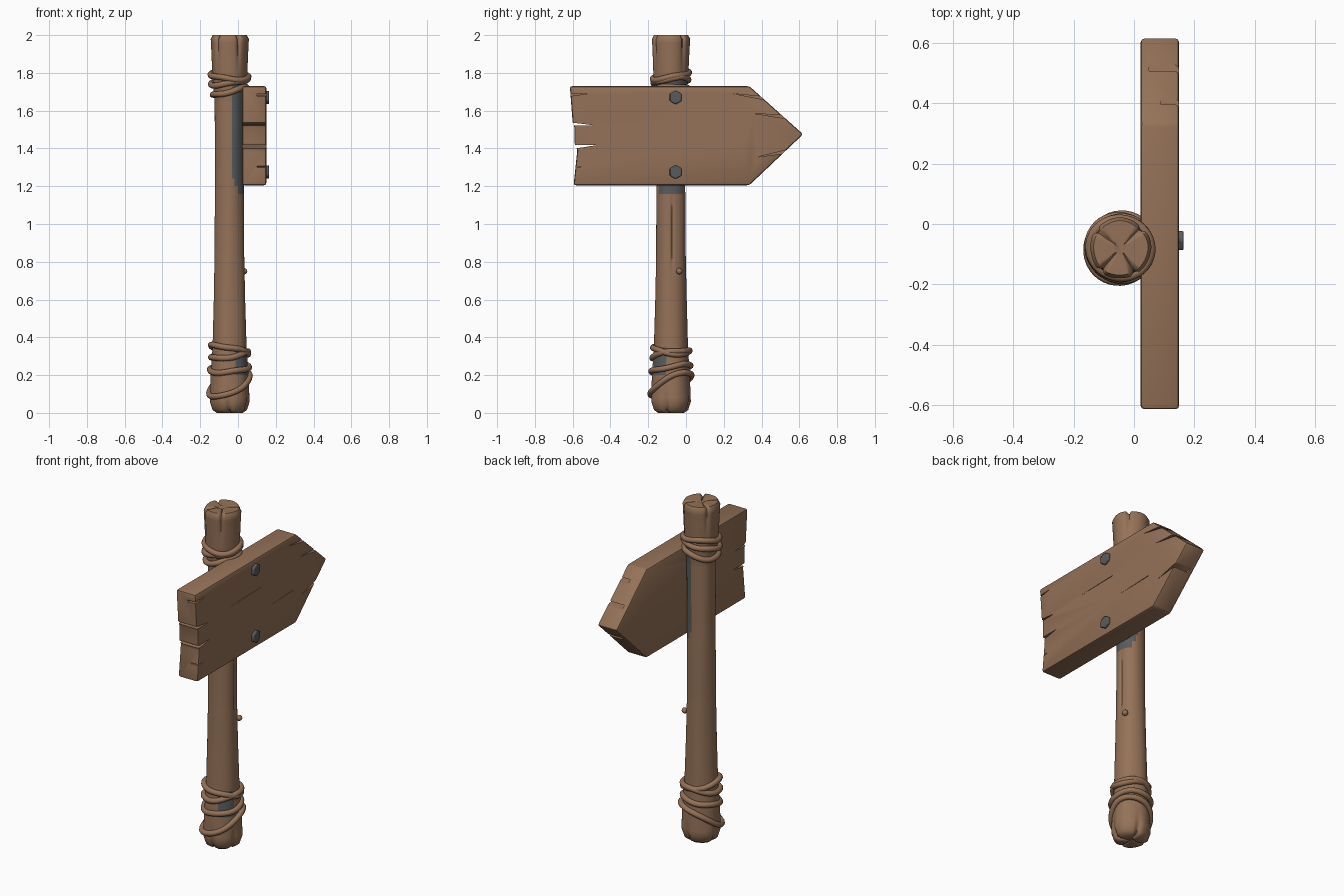
import bpy, bmesh, math
from mathutils import Vector

if "Cube" in bpy.data.objects:
    bpy.data.objects.remove(bpy.data.objects["Cube"])


def material(name, color):
    m = bpy.data.materials.new(name)
    m.use_nodes = True
    m.diffuse_color = (*color, 1)
    m.node_tree.nodes["Principled BSDF"].inputs["Base Color"].default_value = (*color, 1)
    return m


WOOD = material("brown wood", (0.30, 0.168, 0.098))
IRON = material("dark grey iron", (0.10, 0.105, 0.11))
CX, CY = -0.045, -0.08      # post axis


def add_object(name, data, *mats):
    ob = bpy.data.objects.new(name, data)
    bpy.context.collection.objects.link(ob)
    for m in mats:
        data.materials.append(m)
    return ob


def from_bmesh(name, bm, *mats):
    bmesh.ops.recalc_face_normals(bm, faces=bm.faces)
    me = bpy.data.meshes.new(name)
    bm.to_mesh(me)
    bm.free()
    return add_object(name, me, *mats)


def smooth(ob, degrees=35):
    bpy.ops.object.select_all(action="DESELECT")
    ob.select_set(True)
    bpy.context.view_layer.objects.active = ob
    bpy.ops.object.shade_smooth_by_angle(angle=math.radians(degrees))


def prism(bm, outline, x0, x1):
    """Extrude a (y, z) outline along x."""
    face = bm.faces.new([bm.verts.new((x0, y, z)) for y, z in outline])
    ext = bmesh.ops.extrude_face_region(bm, geom=[face])
    moved = [g for g in ext["geom"] if isinstance(g, bmesh.types.BMVert)]
    bmesh.ops.translate(bm, vec=(x1 - x0, 0, 0), verts=moved)


# Post: a lofted log with split ends and a long crack
PROFILE = [(0.0, 0.07), (0.015, 0.092), (0.06, 0.106), (0.2, 0.1), (0.35, 0.09),
           (0.6, 0.083), (0.85, 0.078), (1.3, 0.076), (1.65, 0.08), (1.78, 0.092),
           (1.9, 0.097), (1.98, 0.101), (2.0, 0.09)]


def radius(z):
    for (z0, r0), (z1, r1) in zip(PROFILE, PROFILE[1:]):
        if z <= z1:
            return r0 + (r1 - r0) * (z - z0) / (z1 - z0)
    return PROFILE[-1][1]


def groove(a, centre, width):
    d = math.atan2(math.sin(a - centre), math.cos(a - centre))
    return math.exp(-(d / width) ** 2)


def split(a, z):
    """Depth of the splits at the ends and of the crack along the side."""
    top = max(0, (z - 1.8) / 0.2)
    low = max(0, (0.13 - z) / 0.13)
    side = max(0, 1 - abs(z - 0.95) / 0.22)
    d = sum(groove(a, c, 0.09) for c in (-1.05, 0.75, 2.5, 4.0)) * 0.016 * top
    d += sum(groove(a, c, 0.14) for c in (-1.6, -0.3, 1.3, 3.0)) * 0.018 * low
    return d + groove(a, 0.1, 0.08) * 0.01 * min(1, side * 2)


SIDES = 72
heights = sorted({p[0] for p in PROFILE} | {round(0.04 * i, 2) for i in range(51)})
levels = [(0.0, 0.35)] + [(z, 1.0) for z in heights] + [(2.0, 0.65), (1.998, 0.25)]
bm = bmesh.new()
rings = []
for z, scale in levels:
    ring = []
    for i in range(SIDES):
        a = math.tau * i / SIDES
        cut = split(a, z)
        wave = 1 + 0.012 * math.sin(3 * a + 4 * z) + 0.01 * math.sin(5 * a - 3 * z)
        r = (radius(z) * wave - cut) * scale
        drop = 0.8 * cut if z > 1.99 else (-0.8 * cut if z < 0.01 else 0)
        ring.append(bm.verts.new((CX + r * math.cos(a), CY + r * math.sin(a), z - drop)))
    rings.append(ring)
for lo, hi in zip(rings, rings[1:]):
    for i in range(SIDES):
        j = (i + 1) % SIDES
        bm.faces.new((lo[i], lo[j], hi[j], hi[i]))
bm.faces.new(rings[0][::-1])
bm.faces.new(rings[-1])
# Grey backing behind the board, and a grey patch under the lower rope
for f in bm.faces:
    c = f.calc_center_median()
    a = math.degrees(math.atan2(c.y - CY, c.x - CX))
    behind_board = 1.15 < c.z < 1.76 and abs(a) < 80 - max(0, 1.25 - c.z) * 350
    under_rope = 0.2 < c.z < 0.34 and -72 < a < -15
    f.material_index = int(behind_board or under_rope)
smooth(from_bmesh("post", bm, WOOD, IRON), 50)

# Knot on the post
bm = bmesh.new()
bmesh.ops.create_icosphere(bm, subdivisions=2, radius=0.017)
bmesh.ops.translate(bm, vec=(0.033, -0.035, 0.75), verts=bm.verts)
smooth(from_bmesh("post_knot", bm, WOOD), 60)

# Arrow board
OUTLINE = [(-0.615, 1.73), (-0.60, 1.535), (-0.59, 1.51), (-0.59, 1.42), (-0.575, 1.395),
           (-0.595, 1.205), (0.335, 1.205), (0.62, 1.475), (0.335, 1.73)]
bm = bmesh.new()
prism(bm, OUTLINE, 0.022, 0.15)
board = from_bmesh("arrow_board", bm, WOOD)
bev = board.modifiers.new("worn edges", "BEVEL")
bev.width, bev.segments, bev.limit_method = 0.012, 2, "ANGLE"

# Splits: (mouth y, mouth z, tip y, tip z, mouth half height, x start)
SPLITS = [(-0.64, 1.53, -0.49, 1.523, 0.011, -0.05), (-0.64, 1.405, -0.47, 1.418, 0.014, -0.05),
          (-0.64, 1.30, -0.54, 1.305, 0.007, 0.10), (-0.64, 1.68, -0.52, 1.69, 0.007, 0.10),
          (0.54, 1.565, 0.36, 1.585, 0.009, 0.05), (0.54, 1.385, 0.38, 1.355, 0.009, 0.05),
          (0.42, 1.665, 0.25, 1.69, 0.008, 0.09), (0.0, 1.543, -0.3, 1.537, 0.002, 0.145),
          (0.3, 1.41, 0.05, 1.402, 0.002, 0.145)]
bm = bmesh.new()
for y0, z0, y1, z1, h, x0 in SPLITS:
    prism(bm, [(y0, z0 + h), (y0, z0 - h), (y1, z1)], x0, 0.25)
cutter = from_bmesh("split_cutter", bm, WOOD)
cutter.hide_render = True
boolean = board.modifiers.new("splits", "BOOLEAN")
boolean.operation, boolean.solver, boolean.object = "DIFFERENCE", "EXACT", cutter
deps = bpy.context.evaluated_depsgraph_get()
carved = bpy.data.meshes.new_from_object(board.evaluated_get(deps))
board.modifiers.clear()
board.data = carved
bpy.data.objects.remove(cutter)
smooth(board, 30)

# Hexagonal bolts
for name, z in (("upper_bolt", 1.67), ("lower_bolt", 1.275)):
    bm = bmesh.new()
    prism(bm, [(-0.055 + 0.037 * math.cos(math.radians(60 * i + 30)),
                z + 0.037 * math.sin(math.radians(60 * i + 30))) for i in range(6)], 0.13, 0.165)
    bolt = from_bmesh(name, bm, IRON)
    b = bolt.modifiers.new("bevel", "BEVEL")
    b.width, b.segments = 0.006, 2
    smooth(bolt, 30)

# Rope windings: (height, slope in x, slope in y)
WINDINGS = {"upper_rope": [(1.785, -0.08, 0.18), (1.755, 0.15, 0.12), (1.705, 0.25, 0.05)],
            "lower_rope": [(0.335, -0.2, -0.12), (0.31, 0.15, 0.15),
                           (0.235, 0.1, 0.18), (0.15, 0.38, 0.45)]}
for name, loops in WINDINGS.items():
    cu = bpy.data.curves.new(name, "CURVE")
    cu.dimensions = "3D"
    cu.bevel_depth, cu.bevel_resolution = 0.016, 3
    for z, sx, sy in loops:
        sp = cu.splines.new("POLY")
        sp.points.add(39)
        sp.use_cyclic_u = True
        for i, p in enumerate(sp.points):
            a = math.tau * i / 40
            r = radius(z) + 0.006 + 0.003 * math.sin(2 * a + z * 40)
            v = Vector((r * math.cos(a), r * math.sin(a), 0))
            p.co = (CX + v.x, CY + v.y, z + sx * v.x + sy * v.y + 0.004 * math.sin(3 * a + z * 50), 1)
    add_object(name, cu, WOOD)
